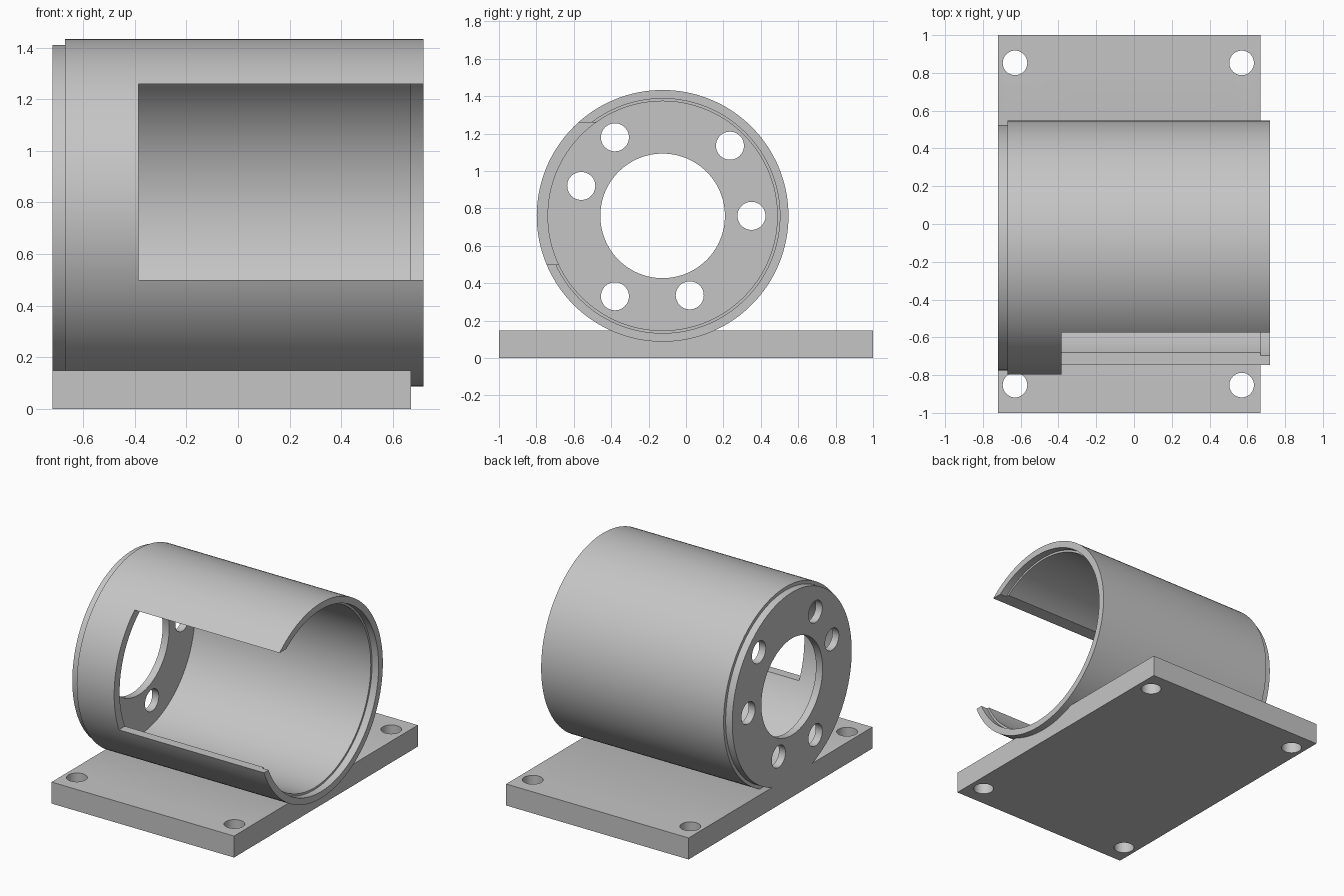
import bpy, bmesh, math
from mathutils import Matrix

cube = bpy.data.objects.get("Cube")
if cube:
    bpy.data.objects.remove(cube, do_unlink=True)

grey = bpy.data.materials.new("plain grey")
grey.use_nodes = True
colour = (0.56, 0.56, 0.56, 1)
grey.diffuse_color = colour
grey.node_tree.nodes["Principled BSDF"].inputs["Base Color"].default_value = colour

AXIS_Y, AXIS_Z = -0.125, 0.76
END, STEP = 0.72, 0.67
BASE_TOP = 0.148


def make_object(name, bm):
    bmesh.ops.recalc_face_normals(bm, faces=bm.faces)
    mesh = bpy.data.meshes.new(name)
    bm.to_mesh(mesh)
    bm.free()
    mesh.materials.append(grey)
    obj = bpy.data.objects.new(name, mesh)
    bpy.context.collection.objects.link(obj)
    return obj


def box(name, low, high):
    bm = bmesh.new()
    bmesh.ops.create_cube(bm, size=1)
    for v in bm.verts:
        v.co = [high[i] if v.co[i] > 0 else low[i] for i in range(3)]
    return make_object(name, bm)


def cylinder(name, centre, radius, depth, along_x=False, sides=48):
    bm = bmesh.new()
    turn = Matrix.Rotation(math.pi / 2, 4, "Y") if along_x else Matrix()
    bmesh.ops.create_cone(bm, cap_ends=True, segments=sides, radius1=radius,
                          radius2=radius, depth=depth,
                          matrix=Matrix.Translation(centre) @ turn)
    return make_object(name, bm)


def lathe_x(name, profile, sides=128):
    """Revolve a closed (x, radius) profile about the housing axis."""
    bm = bmesh.new()
    rings = []
    for i in range(sides):
        a = math.tau * i / sides
        rings.append([bm.verts.new((x, AXIS_Y + r * math.cos(a), AXIS_Z + r * math.sin(a)))
                      for x, r in profile])
    n = len(profile)
    for i in range(sides):
        here, there = rings[i], rings[(i + 1) % sides]
        for j in range(n):
            k = (j + 1) % n
            bm.faces.new((here[j], here[k], there[k], there[j]))
    return make_object(name, bm)


def cut(target, cutter):
    mod = target.modifiers.new("cut", "BOOLEAN")
    mod.operation = "DIFFERENCE"
    mod.solver = "EXACT"
    mod.object = cutter
    bpy.context.view_layer.objects.active = target
    bpy.ops.object.modifier_apply(modifier=mod.name)
    bpy.data.objects.remove(cutter, do_unlink=True)


# Tubular housing with a stepped end plate and a recessed open rim
housing = lathe_x("housing", [
    (-END, 0.333), (-END, 0.65), (-STEP, 0.65), (-STEP, 0.673), (END, 0.673),
    (END, 0.627), (STEP, 0.627), (STEP, 0.613), (-STEP, 0.613), (-STEP, 0.333)])

# Window through the front wall, open at the rim
cut(housing, box("window_cutter", (-0.385, -1, 0.5), (1, AXIS_Y, 1.26)))

# Bolt holes in the end plate
for y, z in [(-0.38, 1.18), (-0.56, 0.92), (-0.38, 0.33),
             (0.02, 0.335), (0.35, 0.76), (0.235, 1.135)]:
    cut(housing, cylinder("bolt_cutter", (-0.7, y, z), 0.075, 0.3, True))

# Base plate with corner holes, hollowed where the housing sits
base = box("base_plate", (-END, -1, 0), (STEP, 1, BASE_TOP))
for x in (-0.63, 0.57):
    for y in (-0.853, 0.853):
        cut(base, cylinder("corner_cutter", (x, y, 0), 0.065, 1))
cut(base, cylinder("seat_cutter", (0, AXIS_Y, AXIS_Z), 0.64, 2, True, 128))

# Smooth round walls, sharp edges
for obj in (housing, base):
    bpy.ops.object.select_all(action="DESELECT")
    obj.select_set(True)
    bpy.context.view_layer.objects.active = obj
    bpy.ops.object.shade_smooth_by_angle(angle=math.radians(30))
